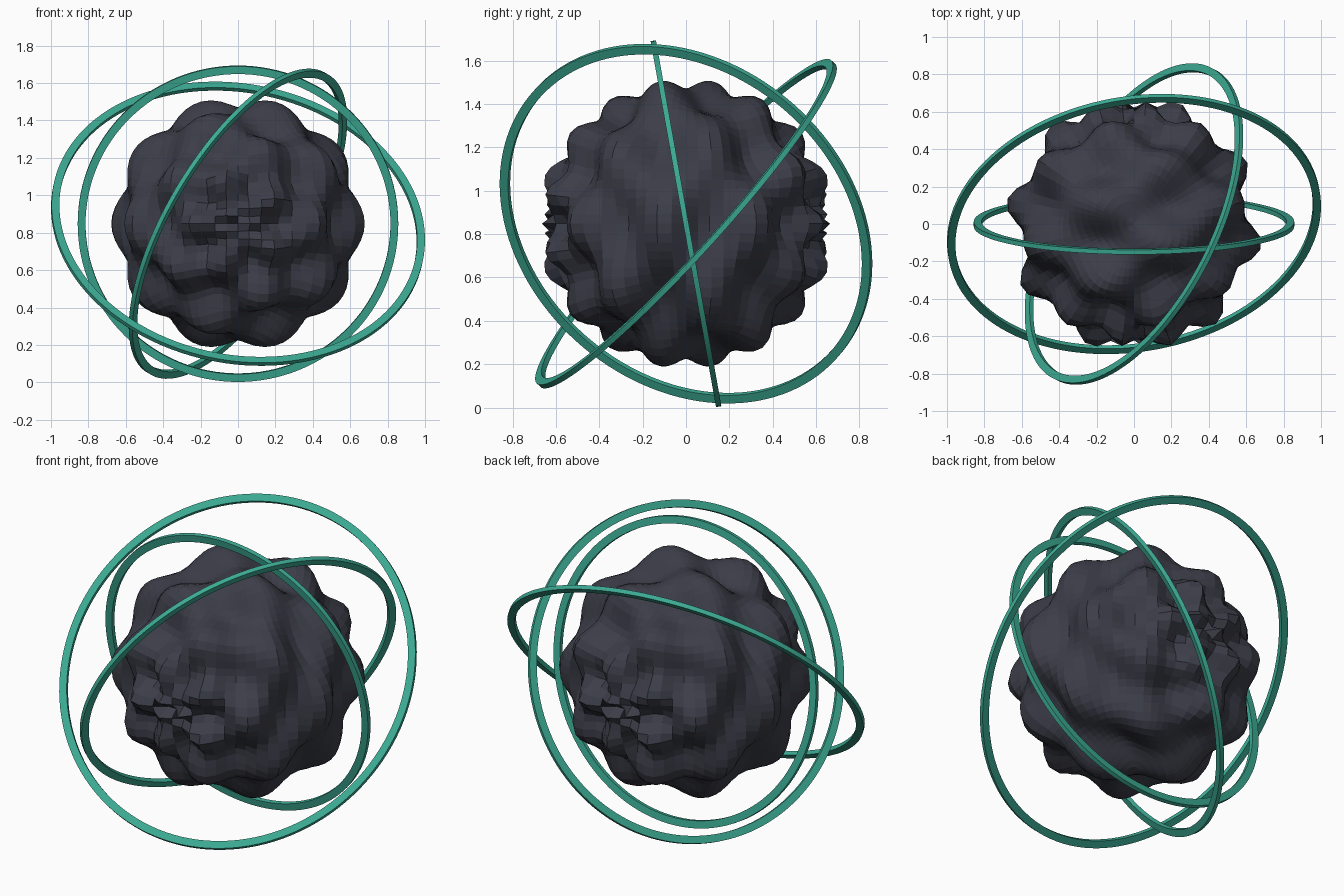
import bpy, bmesh
from math import sin, cos, atan2, acos, pi
from mathutils import Vector

if "Cube" in bpy.data.objects:
    bpy.data.objects.remove(bpy.data.objects["Cube"])

CENTER = Vector((0, 0, 0.848))


def material(name, color):
    m = bpy.data.materials.new(name)
    m.diffuse_color = color
    m.use_nodes = True
    m.node_tree.nodes["Principled BSDF"].inputs["Base Color"].default_value = m.diffuse_color
    return m


def finish(bm, name, mat):
    bmesh.ops.recalc_face_normals(bm, faces=bm.faces)
    mesh = bpy.data.meshes.new(name)
    bm.to_mesh(mesh)
    bm.free()
    ob = bpy.data.objects.new(name, mesh)
    ob.location = CENTER
    mesh.materials.append(mat)
    bpy.context.collection.objects.link(ob)
    return ob


dark = material("dark_stone", (0.045, 0.047, 0.065, 1))
green = material("green_metal", (0.045, 0.40, 0.29, 1))

# Lumpy core: sphere rippled around the front-to-back axis
BASE, RIPPLE = 0.624, 0.068
bm = bmesh.new()
bmesh.ops.create_uvsphere(bm, u_segments=64, v_segments=48, radius=1)
for v in bm.verts:
    d = v.co.normalized()
    polar = acos(max(-1, min(1, -d.y)))
    around = atan2(d.z, d.x)
    wave = cos(5 * around) * cos(9 * polar)
    if abs(d.y) > 0.9999:      # pole points sit slightly sunken
        wave = -0.7
    v.co = d * (BASE + RIPPLE * wave)
finish(bm, "lumpy_core", dark)


# Orbit rings: flat bands with a rectangular section
def ring(name, outer, normal, width=0.042, depth=0.025, segments=128):
    turn = Vector((0, 0, 1)).rotation_difference(Vector(normal).normalized())
    section = [(outer, -depth / 2), (outer, depth / 2),
               (outer - width, depth / 2), (outer - width, -depth / 2)]
    bm = bmesh.new()
    loops = []
    for i in range(segments):
        a = 2 * pi * i / segments
        loops.append([bm.verts.new(turn @ Vector((r * cos(a), r * sin(a), h)))
                      for r, h in section])
    for i in range(segments):
        p, q = loops[i], loops[(i + 1) % segments]
        for j in range(4):
            k = (j + 1) % 4
            bm.faces.new((p[j], q[j], q[k], p[k]))
    ob = finish(bm, name, green)
    bpy.context.view_layer.objects.active = ob
    ob.select_set(True)
    bpy.ops.object.shade_smooth_by_angle(angle=0.5)
    ob.select_set(False)


ring("inner_ring", 0.857, (0, 0.984, 0.176))
ring("middle_ring", 0.932, (0.788, -0.40, -0.469))
ring("outer_ring", 1.008, (0.14, -0.736, 0.67))
